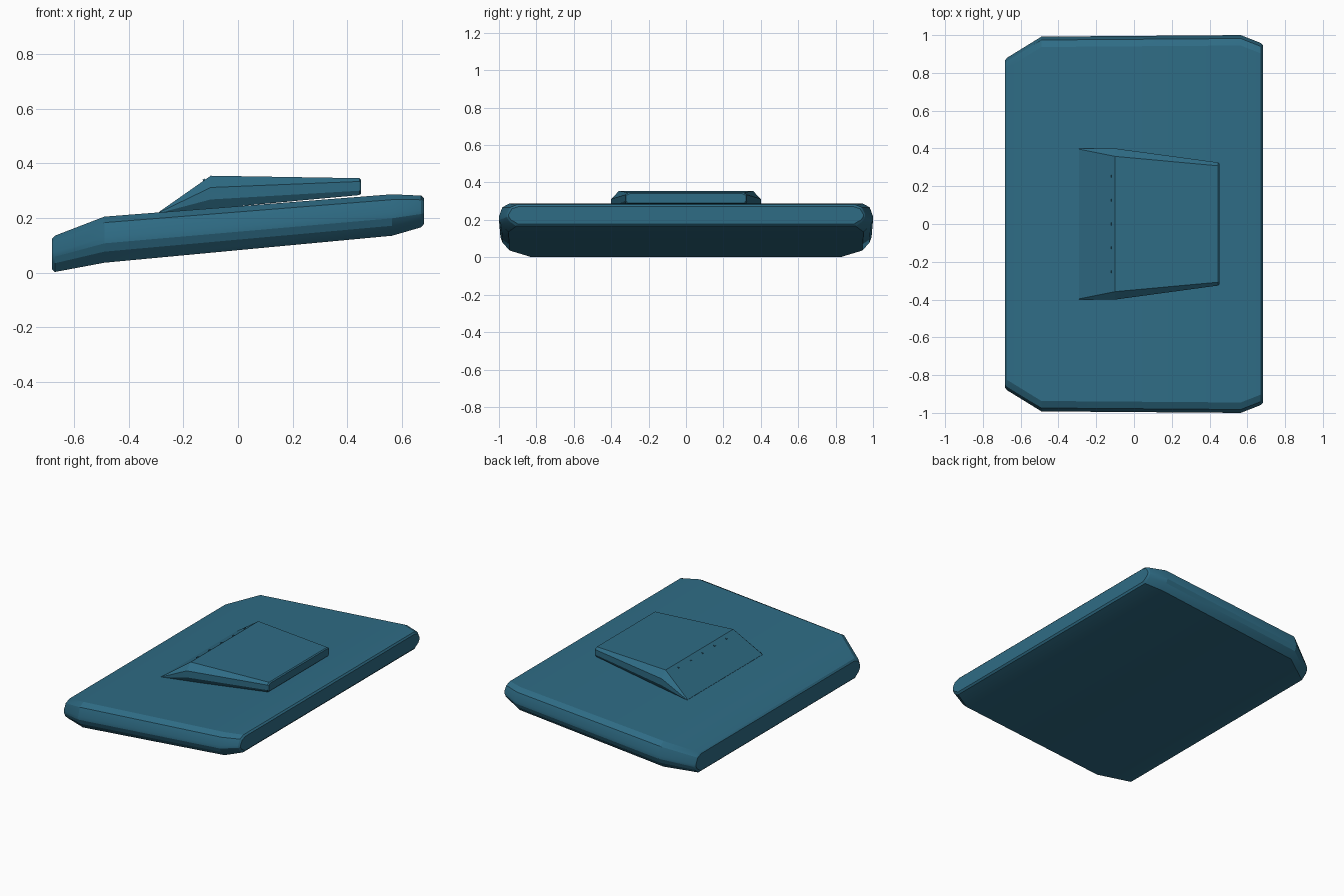
import bpy, bmesh, math
from mathutils import Vector

if "Cube" in bpy.data.objects:
    bpy.data.objects.remove(bpy.data.objects["Cube"])

# one flat colour for the whole model
blue = bpy.data.materials.new("slate blue")
blue.diffuse_color = (0.028, 0.15, 0.235, 1)
blue.use_nodes = True
blue.node_tree.nodes["Principled BSDF"].inputs["Base Color"].default_value = blue.diffuse_color


def finish(name, bm, smooth=True):
    bmesh.ops.recalc_face_normals(bm, faces=bm.faces)
    me = bpy.data.meshes.new(name)
    bm.to_mesh(me)
    bm.free()
    me.materials.append(blue)
    ob = bpy.data.objects.new(name, me)
    bpy.context.collection.objects.link(ob)
    if smooth:
        bpy.ops.object.select_all(action='DESELECT')
        ob.select_set(True)
        bpy.context.view_layer.objects.active = ob
        bpy.ops.object.shade_smooth_by_angle(angle=math.radians(22))
    return ob


def loft(name, sections):
    """Skin rings along x; each section is (x, half profile of (y, z)), mirrored in y."""
    bm = bmesh.new()
    rings = []
    for x, half in sections:
        pts = half + [(-y, z) for y, z in reversed(half)]
        rings.append([bm.verts.new((x, y, z)) for y, z in pts])
    for a, b in zip(rings, rings[1:]):
        n = len(a)
        for i in range(n):
            j = (i + 1) % n
            bm.faces.new((a[i], a[j], b[j], b[i]))
    bm.faces.new(rings[0])
    bm.faces.new(rings[-1])
    bmesh.ops.remove_doubles(bm, verts=bm.verts, dist=0.0002)
    return finish(name, bm)


def slab_profile(hy, z0, z1):
    h = z1 - z0
    return [(hy - 0.055, z1), (hy - 0.018, z1 - 0.13 * h), (hy, z1 - 0.45 * h),
            (hy, z0 + 0.42 * h), (hy - 0.012, z0 + 0.24 * h), (hy - 0.05, z0)]


# tilted main slab with tapered ends and rounded sides
loft("main_slab", [(x, slab_profile(hy, z0, z1)) for x, hy, z0, z1 in [
    (-0.682, 0.868, 0.012, 0.125), (-0.672, 0.880, 0.002, 0.135),
    (-0.49, 0.992, 0.036, 0.205), (0.565, 1.0, 0.135, 0.287),
    (0.672, 0.958, 0.166, 0.282), (0.682, 0.948, 0.178, 0.272)]])


def wedge_profile(hy, bev, z0, zm, zt, z1):
    return [(hy - bev, z1), (hy, zt), (hy, zm), (hy - bev * 0.5, z0)]


# raised wedge on top, sloped at the low end
loft("top_wedge", [(x, wedge_profile(*p)) for x, *p in [
    (-0.29, 0.400, 0.004, 0.216, 0.218, 0.220, 0.222),
    (-0.10, 0.400, 0.042, 0.234, 0.268, 0.312, 0.355),
    (0.445, 0.326, 0.018, 0.284, 0.300, 0.334, 0.346),
    (0.452, 0.320, 0.018, 0.290, 0.302, 0.330, 0.340)]])

# row of tiny studs along the slope's upper edge
slope = Vector((0.19, 0, 0.133)).to_track_quat('X', 'Z')
for i in range(5):
    bm = bmesh.new()
    bmesh.ops.create_cube(bm, size=1)
    bmesh.ops.scale(bm, verts=bm.verts, vec=(0.009, 0.014, 0.009))
    bmesh.ops.rotate(bm, verts=bm.verts, matrix=slope.to_matrix())
    bmesh.ops.translate(bm, verts=bm.verts, vec=(-0.124, (i - 2) * 0.126, 0.339))
    finish(f"slope_stud_{i + 1}", bm, smooth=False)
